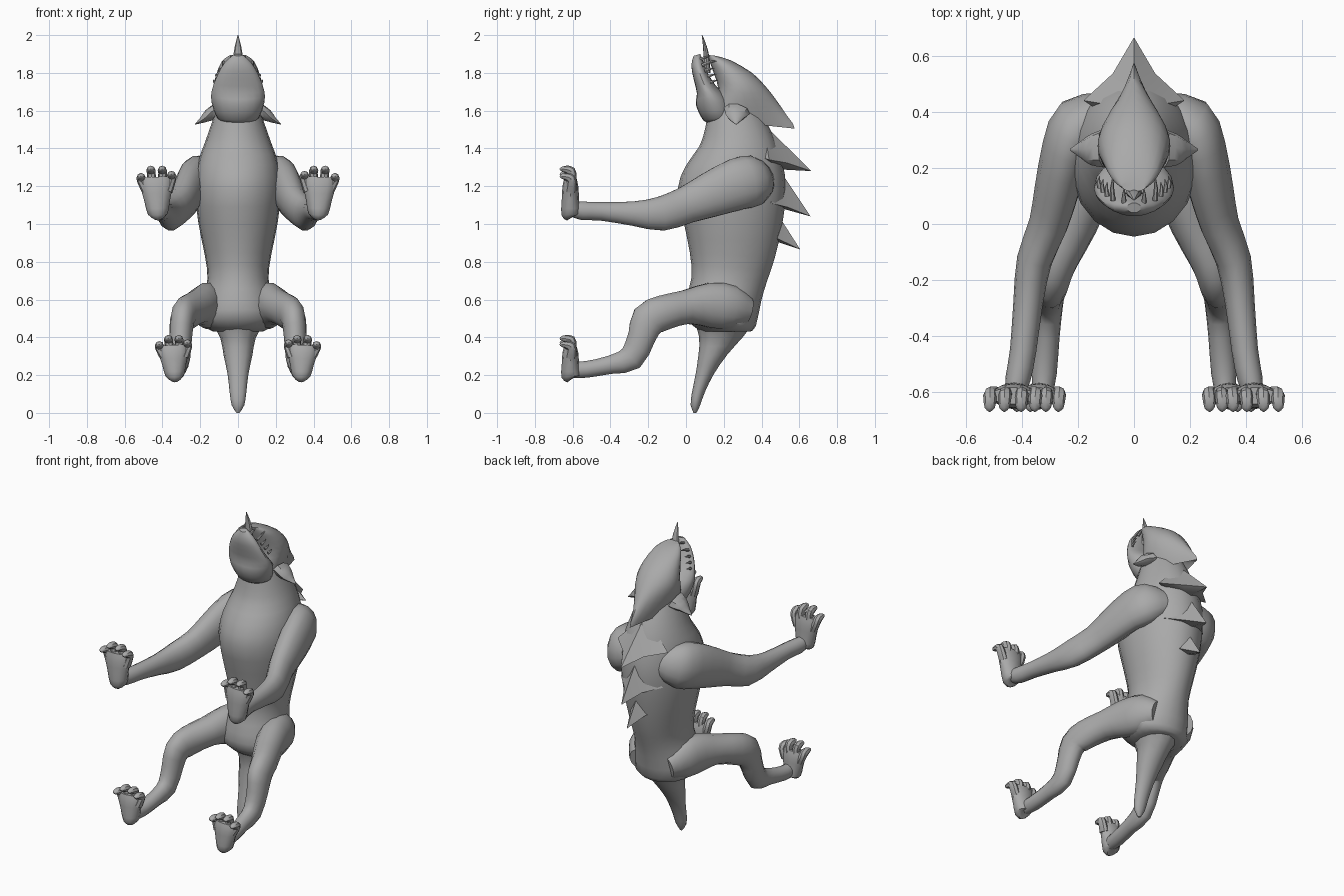
import bpy, bmesh, math
from mathutils import Vector

hide = bpy.data.materials.new("grey_hide")
hide.diffuse_color = (0.4, 0.4, 0.4, 1)


def finish(name, bm, mirror=False, angle=40):
    bmesh.ops.recalc_face_normals(bm, faces=bm.faces)
    me = bpy.data.meshes.new(name)
    bm.to_mesh(me)
    bm.free()
    me.materials.append(hide)
    ob = bpy.data.objects.new(name, me)
    bpy.context.collection.objects.link(ob)
    if mirror:
        m = ob.modifiers.new("mirror", 'MIRROR')
        m.use_mirror_merge = False
    bpy.ops.object.select_all(action='DESELECT')
    bpy.context.view_layer.objects.active = ob
    ob.select_set(True)
    bpy.ops.object.shade_smooth_by_angle(angle=math.radians(angle))
    return ob


def spline(rows, steps):
    # Catmull-Rom through rows of section parameters
    out = []
    for i in range(len(rows) - 1):
        p = [rows[max(0, min(len(rows) - 1, i + k))] for k in (-1, 0, 1, 2)]
        for s in range(steps):
            t = s / steps
            out.append([b + .5 * t * (c - a + t * (2*a - 5*b + 4*c - d + t * (3*(b - c) + d - a)))
                        for a, b, c, d in zip(*p)])
    return out + [list(rows[-1])]


def skin(bm, rings):
    rows = [[bm.verts.new(v) for v in r] for r in rings]
    n = len(rows[0])
    for a, b in zip(rows, rows[1:]):
        for i in range(n):
            j = (i + 1) % n
            bm.faces.new((a[i], a[j], b[j], b[i]))
    bm.faces.new(rows[0])
    bm.faces.new(rows[-1])


def body(bm, rows, steps=2, n=20):
    # rows: front y, front z, back y, back z, half width, narrowing towards the back
    rings = []
    for yf, zf, yb, zb, w, k in spline(rows, steps):
        ring = []
        for i in range(n):
            a = 2 * math.pi * i / n
            t = (1 - math.cos(a)) / 2
            ring.append((w * math.sin(a) * (1 - k * t), yf + (yb - yf) * t, zf + (zb - zf) * t))
        rings.append(ring)
    skin(bm, rings)


def tube(bm, rows, steps=2, n=12):
    # rows: x, y, z, sideways radius, depth radius
    rows = spline(rows, steps)
    rings = []
    for i, (x, y, z, rx, rv) in enumerate(rows):
        t = (Vector(rows[min(i + 1, len(rows) - 1)][:3]) - Vector(rows[max(i - 1, 0)][:3])).normalized()
        side = (Vector((1, 0, 0)) - t * t.x).normalized()
        up = t.cross(side)
        rings.append([Vector((x, y, z)) + side * rx * math.cos(2 * math.pi * k / n)
                      + up * rv * math.sin(2 * math.pi * k / n) for k in range(n)])
    skin(bm, rings)


# Torso and neck
bm = bmesh.new()
body(bm, [(.08, .43, .34, .43, .13, 0), (.0, .50, .37, .46, .20, 0), (-.0, .60, .40, .60, .195, .1),
          (.03, .72, .43, .70, .17, .1), (.02, .85, .47, .82, .185, .1), (-.01, 1.0, .51, 1.0, .22, .1),
          (-.045, 1.18, .53, 1.18, .24, .1), (0, 1.31, .51, 1.33, .225, .1), (.07, 1.41, .47, 1.45, .185, .1),
          (.10, 1.50, .42, 1.55, .15, .1), (.12, 1.60, .38, 1.62, .12, .1)])
finish("torso", bm)

# Tail
bm = bmesh.new()
body(bm, [(.04, .50, .36, .48, .15, 0), (.07, .40, .30, .40, .10, .1), (.065, .30, .22, .31, .08, .1),
          (.05, .20, .15, .21, .058, .1), (.03, .10, .10, .11, .046, .1), (.025, .04, .075, .04, .033, 0),
          (.04, .0, .055, .0, .008, 0)], 2, 12)
finish("tail", bm)

# Skull with a pointed crest at the back
bm = bmesh.new()
body(bm, [(.115, 1.895, .16, 1.89, .045, 0), (.125, 1.86, .24, 1.865, .085, 0),
          (.15, 1.79, .35, 1.80, .12, .1), (.17, 1.72, .42, 1.73, .147, .25),
          (.15, 1.65, .475, 1.66, .155, .45), (.13, 1.58, .53, 1.58, .15, .7),
          (.15, 1.55, .575, 1.505, .13, .9), (.17, 1.56, .42, 1.59, .08, .3)])
finish("skull", bm)

# Lower jaw
bm = bmesh.new()
body(bm, [(.04, 1.89, .075, 1.90, .025, 0), (.028, 1.84, .09, 1.865, .072, 0),
          (.04, 1.77, .115, 1.80, .11, 0), (.058, 1.69, .16, 1.73, .138, 0),
          (.052, 1.63, .23, 1.66, .14, 0), (.09, 1.55, .25, 1.57, .11, 0),
          (.13, 1.53, .24, 1.55, .07, 0)])
finish("jaw", bm)

# Pointed tongue
bm = bmesh.new()
tube(bm, [(0, .11, 1.80, .03, .02), (0, .108, 1.88, .026, .016), (0, .10, 1.94, .017, .01),
          (0, .085, 2.0, .002, .002)], 2, 8)
finish("tongue", bm)

# Teeth along both sides of the mouth, with longer fangs near the tip
bm = bmesh.new()
for x, y, z, l in ((.035, .07, 1.87, .06), (.075, .085, 1.84, .09), (.095, .10, 1.81, .05),
                   (.11, .115, 1.78, .045), (.122, .13, 1.75, .04)):
    tube(bm, [(x, y, z, .010, .010), (x * 1.04, y + l * .5, z + l * .2, .007, .007),
              (x * 1.0, y + l, z + l * .3, .001, .001)], 1, 6)
finish("teeth", bm, True)

# Ears
bm = bmesh.new()
tube(bm, [(.11, .27, 1.60, .04, .07), (.155, .265, 1.575, .032, .055), (.19, .265, 1.55, .016, .03),
          (.228, .265, 1.528, .002, .003)], 2, 8)
finish("ear", bm, True)

# Back plates: ridge top, swept tip, side corners, hollow underside
for name, top, tip, w, corner, under in (
        ("upper_back_plate", (.41, 1.53), (.665, 1.28), .18, (.44, 1.34), (.48, 1.29)),
        ("middle_back_plate", (.50, 1.28), (.66, 1.04), .15, (.45, 1.11), (.48, 1.09)),
        ("lower_back_plate", (.48, 1.06), (.605, .865), .13, (.40, .95), (.44, .92))):
    bm = bmesh.new()
    r = bm.verts.new((0, *top))
    p = bm.verts.new((0, *tip))
    u = bm.verts.new((0, *under))
    inner = bm.verts.new((0, corner[0] - .12, corner[1] + .04))
    for s in (-1, 1):
        c = bm.verts.new((s * w, *corner))
        e = bm.verts.new((s * w * .42, corner[0] * .55 + tip[0] * .45 - .005, corner[1] * .55 + tip[1] * .45 + .01))
        for f in ((r, p, e), (r, e, c), (e, p, u), (c, e, u), (r, c, inner), (c, u, inner)):
            bm.faces.new(f)
    finish(name, bm, angle=50)

# Arms
bm = bmesh.new()
tube(bm, [(.10, .42, 1.25, .05, .08), (.19, .36, 1.23, .10, .135), (.24, .27, 1.21, .088, .14),
          (.275, .12, 1.15, .08, .12), (.305, 0, 1.10, .07, .10), (.355, -.13, 1.055, .063, .093),
          (.377, -.28, 1.055, .053, .066), (.395, -.45, 1.067, .047, .05), (.413, -.55, 1.07, .045, .05),
          (.425, -.60, 1.08, .035, .04)], 2, 14)
finish("arm", bm, True)

# Legs
bm = bmesh.new()
tube(bm, [(.10, .33, .54, .06, .07), (.135, .24, .56, .09, .12), (.17, .12, .57, .09, .12), (.215, 0, .56, .085, .092),
          (.27, -.12, .53, .075, .095), (.295, -.20, .49, .065, .095), (.303, -.235, .40, .06, .075),
          (.305, -.29, .29, .052, .07), (.31, -.40, .255, .045, .05), (.32, -.53, .23, .045, .045),
          (.325, -.61, .23, .035, .045)], 2, 14)
finish("leg", bm, True)


# Upright paws with four curled toes
def paw(name, x, z, w, h):
    bm = bmesh.new()
    tube(bm, [(x, -.605, z, .025, .03), (x, -.61, z + .06 * h, .052 * w, .05),
              (x + .003, -.612, z + .32 * h, .068 * w, .046), (x + .006, -.612, z + .6 * h, .084 * w, .042),
              (x + .008, -.612, z + .78 * h, .078 * w, .03)], 2, 12)
    for base, tip, top in ((-.055, -.075, .89), (-.02, -.026, .99), (.025, .034, .99), (.06, .086, .85)):
        bx, tx = x + base * w, x + tip * w
        tube(bm, [(bx, -.61, z + .5 * h, .024, .03), (tx, -.605, z + (top - .15) * h, .023, .026),
                  (tx + .002, -.62, z + (top - .08) * h, .024, .024),
                  (tx + .003, -.655, z + (top - .06) * h, .018, .014),
                  (tx + .003, -.668, z + (top - .07) * h, .004, .004)], 2, 8)
    finish(name, bm, True)


paw("hand", .425, 1.035, 1.0, .275)
paw("foot", .335, .18, .92, .23)
